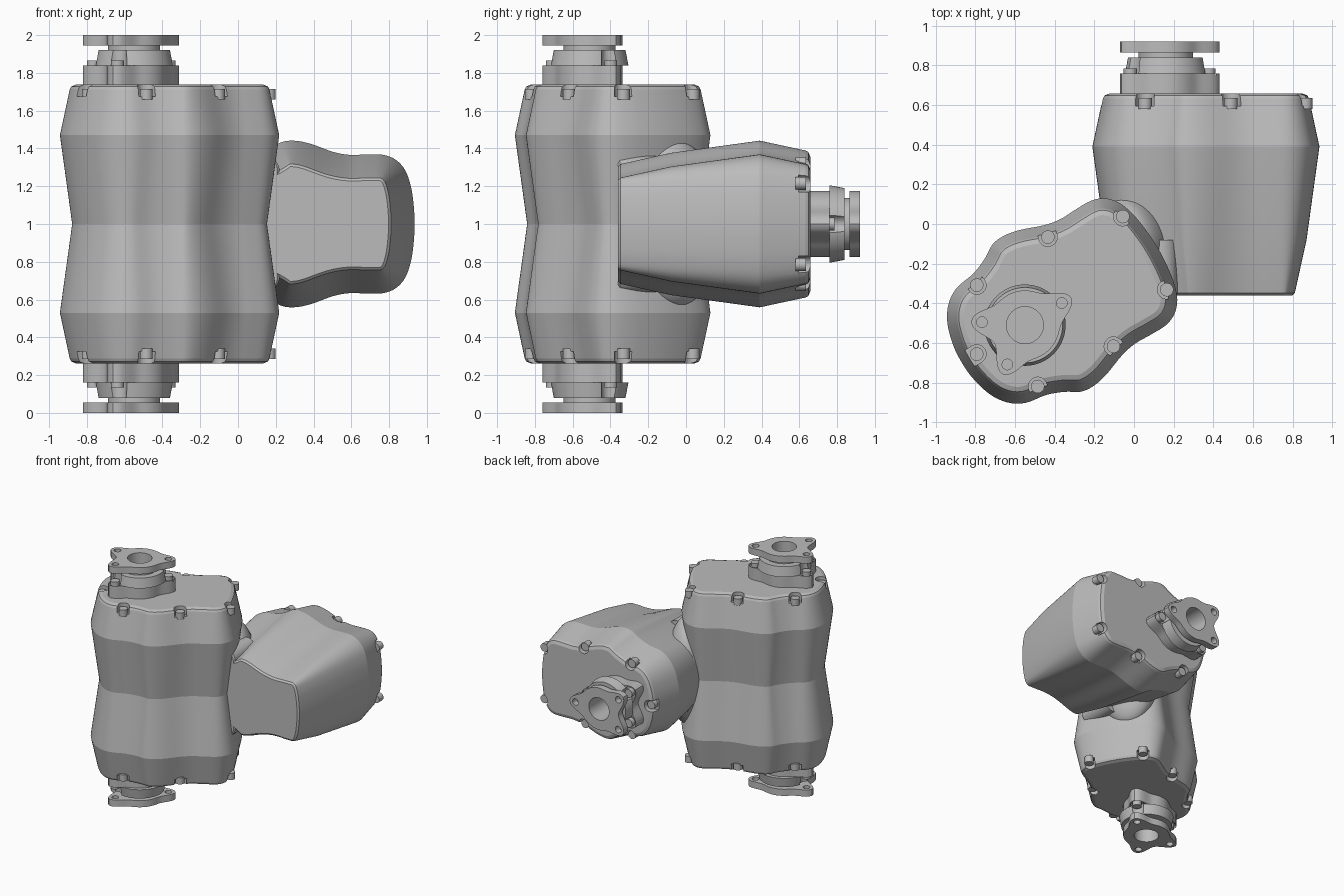
import bpy, bmesh
from math import sin, cos, pi, radians, exp
from mathutils import Matrix, Vector

cube = bpy.data.objects.get("Cube")
if cube:
    bpy.data.objects.remove(cube, do_unlink=True)

grey = bpy.data.materials.new("cast_grey")
grey.use_nodes = True
grey.diffuse_color = (0.5, 0.5, 0.5, 1)
grey.node_tree.nodes["Principled BSDF"].inputs["Base Color"].default_value = (0.5, 0.5, 0.5, 1)

# Half outline of a housing, around the port centre
HALF = [(.775, 0), (.77, .1), (.755, .2), (.725, .285), (.675, .34), (.61, .366),
        (.52, .368), (.43, .366), (.343, .382), (.223, .425), (.137, .441),
        (.067, .432), (0, .392), (-.089, .357), (-.198, .338), (-.275, .29),
        (-.33, .21), (-.362, .1), (-.37, 0)]
LOBES = [0, radians(145), radians(-145)]
LOBE_R = .217
SEGS = 72


def smooth_outline():
    """Mirror the half outline and round it with a Catmull-Rom spline."""
    pts = [Vector(p) for p in HALF + [(u, -v) for u, v in HALF[-2:0:-1]]]
    n, out = len(pts), []
    for i in range(n):
        a, b, c, d = (pts[(i + k) % n] for k in (-1, 0, 1, 2))
        for t in (0, .25, .5, .75):
            out.append(.5 * (2 * b + (c - a) * t + (2 * a - 5 * b + 4 * c - d) * t ** 2
                             + (3 * b - a - 3 * c + d) * t ** 3))
    return out


OUTLINE = smooth_outline()


def housing_loop(z, inset):
    n, out = len(OUTLINE), []
    for i, p in enumerate(OUTLINE):
        t = (OUTLINE[(i + 1) % n] - OUTLINE[i - 1]).normalized()
        q = p + Vector((-t.y, t.x)) * inset
        out.append((q.x, q.y, z))
    return out


def circle_loop(r, z, centre=(0, 0), n=SEGS):
    return [(centre[0] + r * cos(2 * pi * i / n), centre[1] + r * sin(2 * pi * i / n), z)
            for i in range(n)]


def lobed_loop(z):
    out = []
    for i in range(SEGS):
        a = 2 * pi * i / SEGS
        near = min(abs((a - b + pi) % (2 * pi) - pi) for b in LOBES)
        r = .175 + .097 * exp(-(near / .33) ** 2)
        out.append((r * cos(a), r * sin(a), z))
    return out


def slot_loop(centre, angle, r, length, z):
    """Round-ended slot that runs outwards from its centre."""
    d = Vector((cos(angle), sin(angle)))
    s = Vector((-d.y, d.x))
    c = Vector(centre)
    arc = [c + r * (s * cos(pi * i / 12) - d * sin(pi * i / 12)) for i in range(13)]
    ends = [c + d * length - s * r, c + d * length + s * r]
    return [(p.x, p.y, z) for p in arc + ends]


def loft(bm, loops, ring=False):
    rows = [[bm.verts.new(p) for p in loop] for loop in loops]
    pairs = list(zip(rows, rows[1:])) + ([(rows[-1], rows[0])] if ring else [])
    for a, b in pairs:
        for i in range(len(a)):
            j = (i + 1) % len(a)
            bm.faces.new((a[i], a[j], b[j], b[i]))
    if not ring:
        bm.faces.new(rows[0][::-1])
        bm.faces.new(rows[-1])


def make(name, solids, matrix, ring=False):
    bm = bmesh.new()
    for loops in solids:
        loft(bm, loops, ring)
    bm.transform(matrix)
    bmesh.ops.recalc_face_normals(bm, faces=bm.faces)
    mesh = bpy.data.meshes.new(name)
    bm.to_mesh(mesh)
    bm.free()
    obj = bpy.data.objects.new(name, mesh)
    bpy.context.collection.objects.link(obj)
    mesh.materials.append(grey)
    return obj


def cut(obj, cutter):
    mod = obj.modifiers.new("cut", 'BOOLEAN')
    mod.operation, mod.solver, mod.object = 'DIFFERENCE', 'EXACT', cutter
    graph = bpy.context.evaluated_depsgraph_get()
    mesh = bpy.data.meshes.new_from_object(obj.evaluated_get(graph))
    obj.modifiers.clear()
    obj.data = mesh
    bpy.data.objects.remove(cutter, do_unlink=True)


def shade(obj, angle):
    bpy.ops.object.select_all(action='DESELECT')
    obj.select_set(True)
    bpy.context.view_layer.objects.active = obj
    bpy.ops.object.shade_smooth_by_angle(angle=radians(angle))


# Cover screws: position and opening direction
SCREWS = [((-.283, 0), pi)]
for u, v, a in ((.705, .215, 20), (.328, .321, 72), (-.104, .298, 100)):
    SCREWS += [((u, v), radians(a)), ((u, -v), radians(-a))]

TOP = [(.47, 0), (.712, .052), (.728, .06), (.738, .085)]
BOLTS = [(LOBE_R * cos(a), LOBE_R * sin(a)) for a in LOBES]


def build_end(name, body, m):
    """Screw pockets and a bolted pipe port on one end of a housing."""
    cut(body, make("pocket_cutter", [[slot_loop(c, a, .047, .2, z) for z in (.675, .8)]
                                     for c, a in SCREWS], m))
    screws = make(name + "_cover_screws", [[circle_loop(.034, z, c, 20) for z in (.66, .715)]
                                           for c, a in SCREWS], m)
    port = make(name + "_port", [[
        lobed_loop(.72), lobed_loop(.84), circle_loop(.205, .84), circle_loop(.19, .92),
        circle_loop(.138, .92), circle_loop(.138, .95), circle_loop(.093, .95),
        circle_loop(.093, .76)]], m)
    cut(port, make("bolt_cutter", [[circle_loop(.05, z, c, 24) for z in (.825, .935)]
                                   for c in BOLTS], m))
    heads = make(name + "_port_bolts", [[circle_loop(.034, z, c, 20) for z in (.8, .865)]
                                        for c in BOLTS], m)
    flange = make(name + "_flange", [[circle_loop(.093, .945), lobed_loop(.945),
                                      lobed_loop(1), circle_loop(.093, 1)]], m, ring=True)
    cut(flange, make("hole_cutter", [[circle_loop(.027, z, c, 20) for z in (.9, 1.1)]
                                     for c in BOLTS], m))
    for obj in (screws, port, heads, flange):
        shade(obj, 30)


# Upright double housing with a port at the top and the bottom
upright = Matrix.Translation((-.55, -.51, 1)) @ Matrix.Rotation(radians(31), 4, 'Z')
layers = [(-z, i) for z, i in TOP[::-1]] + [(0, .065)] + TOP
main_body = make("upright_housing", [[housing_loop(*p) for p in layers]], upright)
build_end("top", main_body, upright)
build_end("bottom", main_body, upright @ Matrix.Diagonal((1, 1, -1, 1)))
shade(main_body, 12)

# Side housing reaching backwards
side = Matrix(((1, 0, 0, .16), (0, 0, 1, -.08), (0, -1, 0, 1), (0, 0, 0, 1)))
layers = [(-.28, .138), (-.268, .124), (0, .065)] + TOP
side_body = make("side_housing", [[housing_loop(*p) for p in layers]], side)
build_end("back", side_body, side)
shade(side_body, 12)

# Bosses where the side housing meets the upright one
bosses = make("joint_bosses", [[circle_loop(r, z, (-.02, v), 32) for r, z in
                                ((.07, -.28), (.08, -.27), (.08, 0))]
                               for v in (-.28, .28)], side)
shade(bosses, 30)

# Rounded blend between the two housings
bm = bmesh.new()
bmesh.ops.create_uvsphere(bm, u_segments=48, v_segments=24, radius=1)
bm.transform(Matrix.Translation((.02, -.05, 1)) @ Matrix.Rotation(radians(31), 4, 'Z')
             @ Matrix.Diagonal((.16, .25, .44, 1)))
mesh = bpy.data.meshes.new("joint_blend")
bm.to_mesh(mesh)
bm.free()
blend = bpy.data.objects.new("joint_blend", mesh)
bpy.context.collection.objects.link(blend)
mesh.materials.append(grey)
shade(blend, 30)
